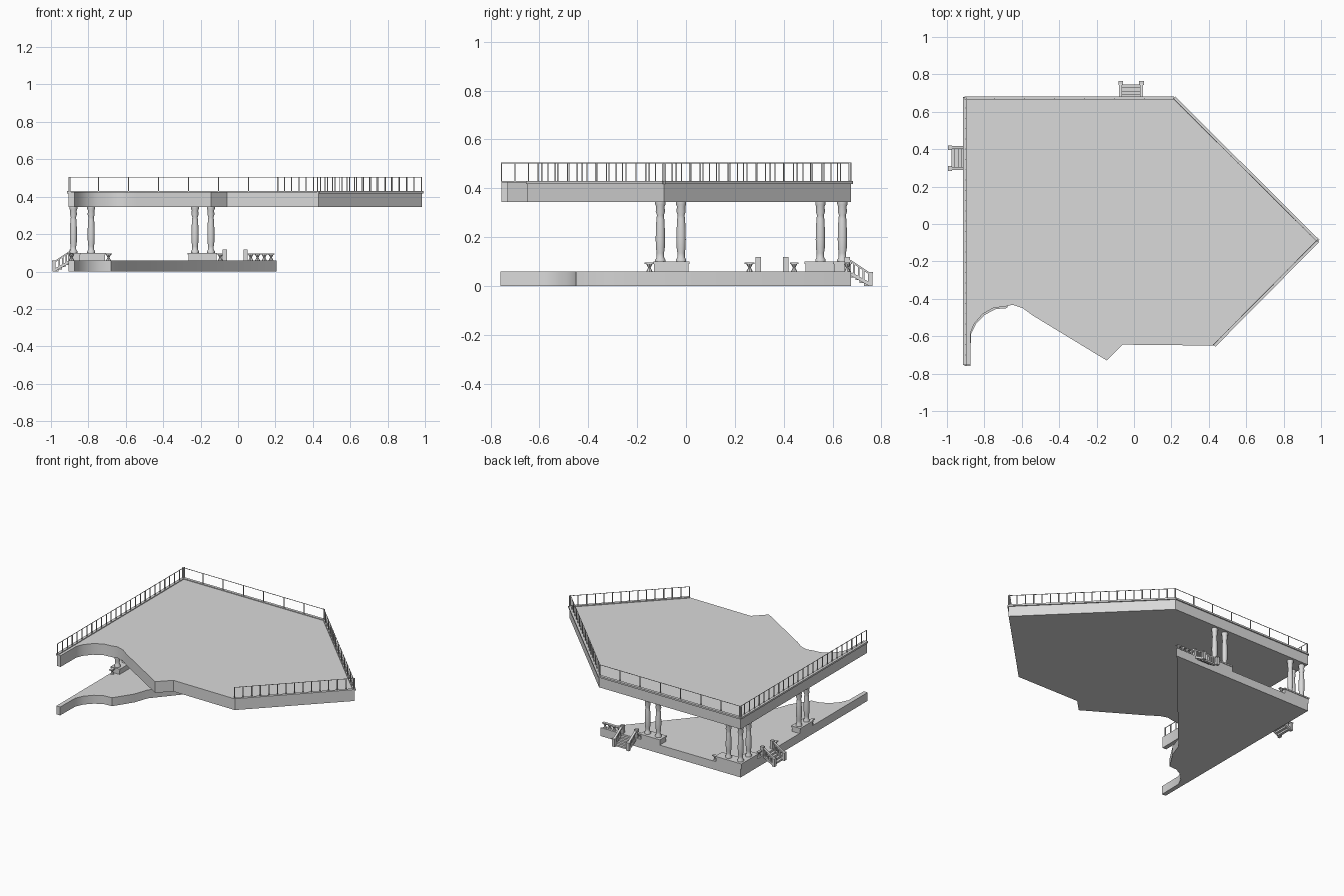
import bpy, bmesh, math
from mathutils import Matrix, Vector

if "Cube" in bpy.data.objects:
    bpy.data.objects.remove(bpy.data.objects["Cube"])

stone = bpy.data.materials.new("light grey stone")
stone.diffuse_color = (0.7, 0.7, 0.7, 1)
stone.use_nodes = True
stone.node_tree.nodes["Principled BSDF"].inputs["Base Color"].default_value = stone.diffuse_color


def finish(bm, name, smooth=False):
    bmesh.ops.recalc_face_normals(bm, faces=bm.faces)
    me = bpy.data.meshes.new(name)
    bm.to_mesh(me)
    bm.free()
    me.materials.append(stone)
    ob = bpy.data.objects.new(name, me)
    bpy.context.collection.objects.link(ob)
    if smooth:
        bpy.ops.object.select_all(action='DESELECT')
        ob.select_set(True)
        bpy.context.view_layer.objects.active = ob
        bpy.ops.object.shade_smooth_by_angle(angle=math.radians(35))
    return ob


def box(bm, x0, x1, y0, y1, z0, z1, frame=Matrix()):
    m = Matrix.Translation(((x0 + x1) / 2, (y0 + y1) / 2, (z0 + z1) / 2))
    m = m @ Matrix.Diagonal((x1 - x0, y1 - y0, z1 - z0, 1))
    bmesh.ops.create_cube(bm, size=1, matrix=frame @ m)


def beam(bm, a, b, w, h, frame=Matrix()):
    a, b = Vector(a), Vector(b)
    d = b - a
    m = Matrix.Translation((a + b) / 2) @ d.to_track_quat('Y', 'Z').to_matrix().to_4x4()
    m = m @ Matrix.Diagonal((w, d.length, h, 1))
    bmesh.ops.create_cube(bm, size=1, matrix=frame @ m)


def slab(name, outline, z0, z1):
    bm = bmesh.new()
    face = bm.faces.new([bm.verts.new((x, y, z0)) for x, y in outline])
    ext = bmesh.ops.extrude_face_region(bm, geom=[face], use_keep_orig=True)
    top = [v for v in ext["geom"] if isinstance(v, bmesh.types.BMVert)]
    bmesh.ops.translate(bm, verts=top, vec=(0, 0, z1 - z0))
    return finish(bm, name, True)


# Floor slabs
slab("lower_floor", [(-.905, .675), (.205, .675), (-.56, -.22), (-.595, -.32), (-.68, -.45),
                     (-.74, -.455), (-.80, -.487), (-.845, -.535), (-.872, -.59),
                     (-.875, -.76), (-.905, -.76)], 0, .06)
slab("upper_floor", [(-.905, .675), (.215, .675), (.985, -.09), (.43, -.65), (-.06, -.645),
                     (-.145, -.73), (-.54, -.49), (-.595, -.45), (-.65, -.432), (-.69, -.442),
                     (-.75, -.448), (-.81, -.482), (-.855, -.535), (-.873, -.58),
                     (-.875, -.755), (-.905, -.755)], .345, .425)

# Upper edge trim and railings: start, end, post spacing
edges = [((-.905, -.755), (-.905, .675), .055), ((-.905, .675), (.215, .675), .16),
         ((.215, .675), (.985, -.09), .055), ((.985, -.09), (.43, -.65), .055)]
trim, rail = bmesh.new(), bmesh.new()
for p, q, step in edges:
    p, q = Vector((*p, 0)), Vector((*q, 0))
    d = (q - p).normalized()
    inward = Vector((d.y, -d.x, 0))
    up = Vector((0, 0, 1))
    beam(trim, p + inward * .002 + up * .424, q + inward * .002 + up * .424, .02, .012)
    a, b = p + inward * .007, q + inward * .007
    beam(rail, a + up * .504, b + up * .504, .003, .003)
    n = round((q - p).length / step)
    for i in range(n + 1):
        c = a.lerp(b, i / n)
        beam(rail, c + up * .425, c + up * .505, .005, .005)
finish(trim, "upper_edge_trim")
finish(rail, "upper_railing")

# Column plinths
bm = bmesh.new()
for x0, x1, y0, y1 in [(-.265, -.115, .605, .675), (-.91, -.71, .605, .675),
                       (-.91, -.845, .49, .605), (-.91, -.845, -.13, .01)]:
    box(bm, x0, x1, y0, y1, .06, .09)
    box(bm, x0 - .004, x1 + .004, y0 - .004, y1 + .004, .09, .1)
finish(bm, "column_plinths")

# Turned columns
profile = [(.021, .1), (.021, .108), (.015, .118), (.015, .135), (.018, .155), (.019, .19),
           (.0185, .23), (.016, .275), (.014, .29), (.019, .305), (.017, .325),
           (.021, .335), (.021, .345)]
bm = bmesh.new()
SIDES = 16
for cx, cy in [(-.23, .64), (-.145, .64), (-.785, .64), (-.88, .64),
               (-.88, .55), (-.88, -.02), (-.88, -.105)]:
    rings = [[bm.verts.new((cx + r * math.cos(t * math.tau / SIDES),
                            cy + r * math.sin(t * math.tau / SIDES), z))
              for t in range(SIDES)] for r, z in profile]
    for lo, hi in zip(rings, rings[1:]):
        for i in range(SIDES):
            j = (i + 1) % SIDES
            bm.faces.new((lo[i], lo[j], hi[j], hi[i]))
    bm.faces.new(rings[0])
    bm.faces.new(rings[-1])
finish(bm, "columns", True)

# Low balustrades on the lower floor, with waisted balusters
bm = bmesh.new()
back, left = .66, -.89
for p, q in [((-.71, back), (-.675, back)), ((-.115, back), (-.075, back)),
             ((.05, back), (.195, back)), ((left, -.17), (left, -.13)),
             ((left, .24), (left, .28)), ((left, .425), (left, .46))]:
    a, b = Vector((*p, .093)), Vector((*q, .093))
    beam(bm, a, b, .02, .006)
    n = max(1, round((b - a).length / .036))
    for i in range(n):
        c = a.lerp(b, (i + .5) / n)
        for z, r0, r1 in [(.0675, .013, .005), (.0825, .005, .013)]:
            bmesh.ops.create_cone(bm, cap_ends=True, segments=8, radius1=r0, radius2=r1,
                                  depth=.015, matrix=Matrix.Translation((c.x, c.y, z)))
finish(bm, "low_balustrade")

# Entrance stairs: built facing +y, then placed on two edges
places = {"back_stair": Matrix.Translation((-.015, .675, 0)),
          "left_stair": Matrix.Translation((-.905, .352, 0)) @ Matrix.Rotation(math.pi / 2, 4, 'Z')}
for name, f in places.items():
    bm = bmesh.new()
    for i in range(4):
        box(bm, -.05, .05, i * .018, (i + 1) * .018, .036 - i * .012, .048 - i * .012, f)
    for s in (-1, 1):
        x = s * .056
        box(bm, x - .011, x + .011, -.026, -.004, .055, .118, f)
        box(bm, x - .011, x + .011, .07, .088, 0, .052, f)
        box(bm, x - .013, x + .013, .068, .09, .052, .058, f)
        beam(bm, (x, -.004, .105), (x, .075, .052), .016, .008, f)
        beam(bm, (x, 0, .05), (x, .075, .008), .014, .014, f)
        for i in range(3):
            y = .012 + i * .02
            beam(bm, (x, y, .045 - y * .56), (x, y, .1 - y * .67), .008, .008, f)
    finish(bm, name)
